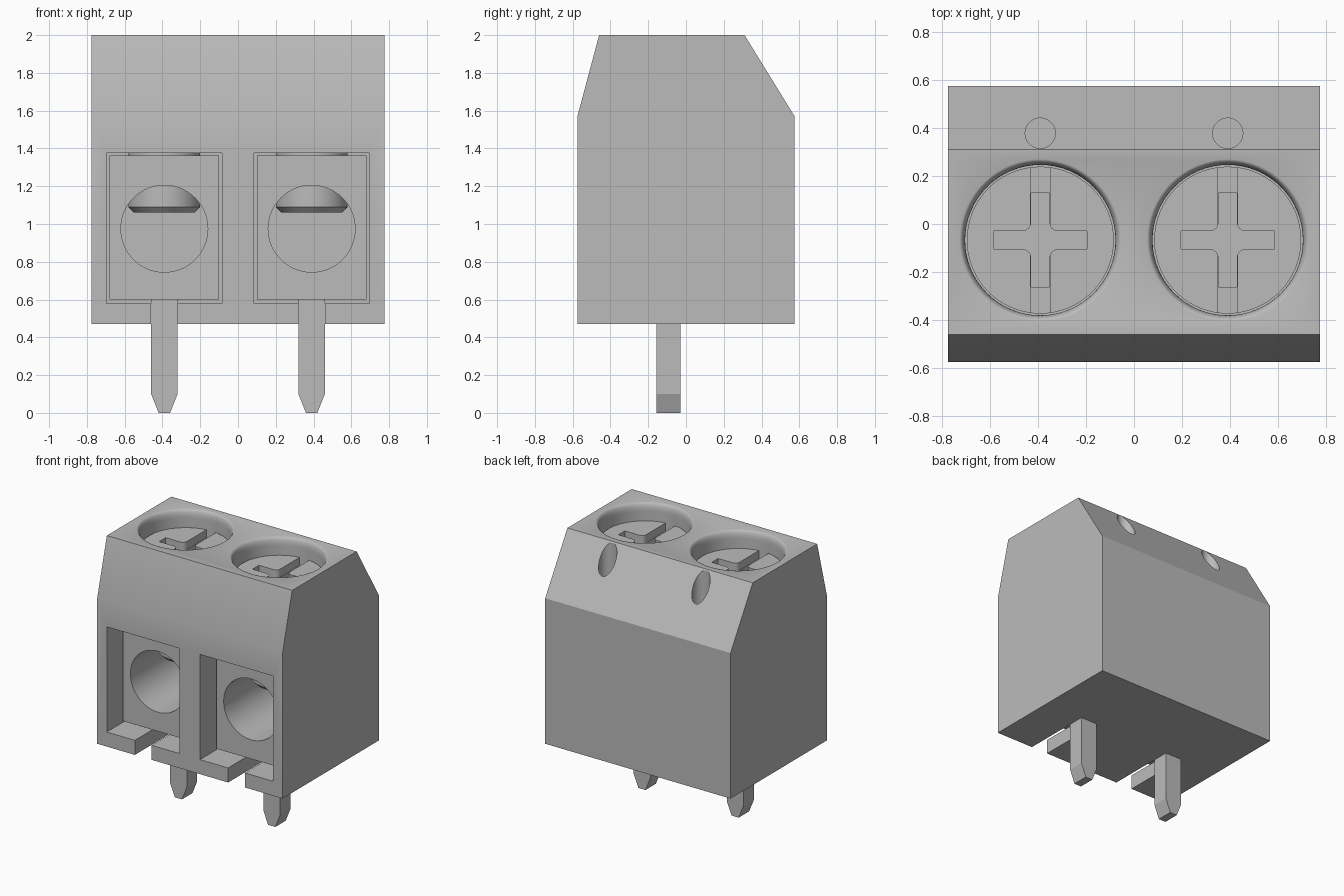
import bpy, bmesh, math
from mathutils import Vector

cube = bpy.data.objects.get("Cube")
if cube:
    bpy.data.objects.remove(cube, do_unlink=True)

grey = bpy.data.materials.new("light grey")
grey.use_nodes = True
grey.diffuse_color = (0.5, 0.5, 0.5, 1)
grey.node_tree.nodes["Principled BSDF"].inputs["Base Color"].default_value = (0.5, 0.5, 0.5, 1)


def finish(name, bm):
    bmesh.ops.recalc_face_normals(bm, faces=bm.faces)
    mesh = bpy.data.meshes.new(name)
    bm.to_mesh(mesh)
    bm.free()
    mesh.materials.append(grey)
    obj = bpy.data.objects.new(name, mesh)
    bpy.context.collection.objects.link(obj)
    return obj


def prism(name, points, axis, lo, hi):
    """Extrude a 2D outline along an axis; the outline uses the other two axes in order."""
    def place(p, h):
        c = list(p)
        c.insert(axis, h)
        return c
    bm = bmesh.new()
    face = bm.faces.new([bm.verts.new(place(p, lo)) for p in points])
    new = bmesh.ops.extrude_face_region(bm, geom=[face])["geom"]
    shift = Vector(place((0, 0), hi - lo))
    bmesh.ops.translate(bm, vec=shift, verts=[v for v in new if isinstance(v, bmesh.types.BMVert)])
    return finish(name, bm)


def box(name, x, y, z):
    return prism(name, [(x[0], y[0]), (x[1], y[0]), (x[1], y[1]), (x[0], y[1])], 2, *z)


def disc(u, v, r, n=48):
    return [(u + r * math.cos(math.tau * i / n), v + r * math.sin(math.tau * i / n)) for i in range(n)]


def lathe(name, profile, x, y, n=64):
    """Spin an (r, z) profile, closed at both ends, about a vertical axis."""
    bm = bmesh.new()
    rings = [[bm.verts.new((px, py, z)) for px, py in disc(x, y, r, n)] for r, z in profile]
    for a, b in zip(rings, rings[1:]):
        for i in range(n):
            j = (i + 1) % n
            bm.faces.new((a[i], a[j], b[j], b[i]))
    bm.faces.new(rings[0])
    bm.faces.new(rings[-1])
    return finish(name, bm)


def cut(obj, *cutters):
    for cutter in cutters:
        cutter.hide_render = True
        mod = obj.modifiers.new("cut", "BOOLEAN")
        mod.operation = "DIFFERENCE"
        mod.solver = "EXACT"
        mod.object = cutter
        bpy.context.view_layer.objects.active = obj
        bpy.ops.object.modifier_apply(modifier=mod.name)
        bpy.data.objects.remove(cutter, do_unlink=True)


def smooth(obj):
    bpy.ops.object.select_all(action="DESELECT")
    obj.select_set(True)
    bpy.context.view_layer.objects.active = obj
    bpy.ops.object.shade_smooth_by_angle(angle=math.radians(30))


def cross_outline(x, y, length, w, r, steps=4):
    """Plus shape with rounded inner corners."""
    pts = []
    for k in range(4):
        arm = [(length, -w), (length, w)]
        for i in range(steps + 1):
            a = math.pi / 2 * i / steps
            arm.append((w + r - r * math.sin(a), w + r - r * math.cos(a)))
        c, s = round(math.cos(k * math.pi / 2)), round(math.sin(k * math.pi / 2))
        pts += [(x + c * u - s * v, y + s * u + c * v) for u, v in arm]
    return pts


SCREW_Y = -0.067
HEAD_TOP = 1.87

# Housing block with sloped front and back shoulders
housing = prism("housing", [(-0.575, 0.47), (0.575, 0.47), (0.575, 1.57),
                            (0.31, 2), (-0.46, 2), (-0.575, 1.57)], 0, -0.775, 0.775)

for side, x in (("right", -0.39), ("left", 0.39)):
    # Terminal recess, pin slot in the ledge, probe hole in the back slope
    recess = box("recess", (x - 0.305, x + 0.305), (-0.7, 0.22), (0.58, 1.375))
    slot = box("slot", (x - 0.07, x + 0.07), (-0.7, -0.1), (0.4, 0.62))
    probe = prism("probe", disc(x, 0.378, 0.063), 2, 1.42, 2.2)

    # Screw well with a rounded lip
    lip = [(0.337 - 0.024 * math.sin(a), 1.94 + 0.06 * math.cos(a))
           for a in (math.pi / 2 * i / 6 for i in range(7))]
    well = lathe("well", [(0.337, 2.1)] + lip + [(0.313, 1.6), (0.2, 1.6), (0.2, 1.3)], x, SCREW_Y)
    cut(housing, recess, slot, probe, well)

    # Metal clamp cage with a blind wire hole
    cage = box(side + "_clamp_cage", (x - 0.29, x + 0.29), (-0.4, 0.21), (0.6, 1.363))
    cut(cage, prism("wire_hole", disc(x, 0.975, 0.23, 64), 1, -0.6, 0.18))
    smooth(cage)

    # Screw with a full-width slot and a deeper cross
    screw = lathe(side + "_screw", [(0.16, 1.06), (0.19, 1.09), (0.19, 1.61), (0.306, 1.61),
                                    (0.306, HEAD_TOP)], x, SCREW_Y)
    cut(screw,
        box("long_slot", (x - 0.04, x + 0.04), (SCREW_Y - 0.4, SCREW_Y + 0.4), (HEAD_TOP - 0.06, 2)),
        prism("cross", cross_outline(x, SCREW_Y, 0.195, 0.038, 0.035), 2, HEAD_TOP - 0.12, 2))
    smooth(screw)

    # Solder pin with a tapered tip
    prism(side + "_pin", [(x - 0.03, 0), (x + 0.03, 0), (x + 0.07, 0.1), (x + 0.07, 0.61),
                          (x - 0.07, 0.61), (x - 0.07, 0.1)], 1, -0.155, -0.03)

smooth(housing)
